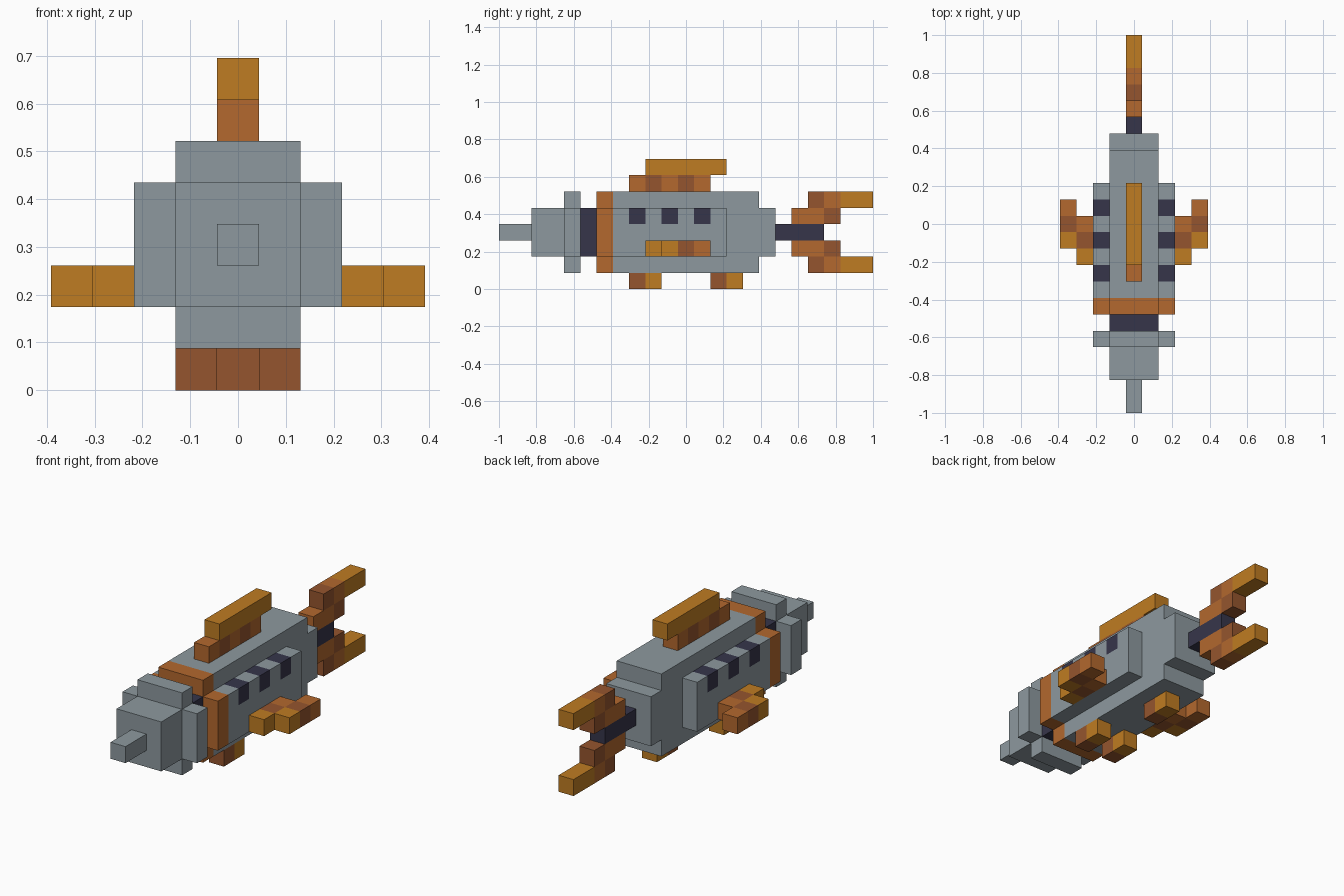
import bpy, bmesh

cube = bpy.data.objects.get("Cube")
if cube:
    bpy.data.objects.remove(cube, do_unlink=True)

U = 2 / 23          # one block
MID = 11.5          # blocks from the nose tip to the centre


def linear(hex_code):
    out = []
    for i in (0, 2, 4):
        c = int(hex_code[i:i + 2], 16) / 255
        out.append(c / 12.92 if c < 0.04045 else ((c + 0.055) / 1.055) ** 2.4)
    return (*out, 1.0)


def material(name, hex_code):
    m = bpy.data.materials.new(name)
    m.use_nodes = True
    m.diffuse_color = linear(hex_code)
    bsdf = next(n for n in m.node_tree.nodes if n.type == 'BSDF_PRINCIPLED')
    bsdf.inputs["Base Color"].default_value = m.diffuse_color
    return m


COLOURS = {
    "g": material("steel grey", "8D999F"),
    "d": material("dark slate", "36354A"),
    "o": material("orange", "B3682E"),
    "b": material("rust brown", "95552E"),
    "a": material("amber", "BF7C22"),
}


def bar(name, x, z, y, bands):
    """Square bar along y; each letter of bands colours one block of length."""
    keys = sorted(set(bands))
    mesh = bpy.data.meshes.new(name)
    for k in keys:
        mesh.materials.append(COLOURS[k])
    bm = bmesh.new()

    def ring(step):
        corners = ((x[0], z[0]), (x[1], z[0]), (x[1], z[1]), (x[0], z[1]))
        return [bm.verts.new((cx * U, (y + step - MID) * U, cz * U)) for cx, cz in corners]

    last = ring(0)
    bm.faces.new(last).material_index = keys.index(bands[0])
    for i, k in enumerate(bands):
        if i + 1 < len(bands) and bands[i + 1] == k:
            continue
        new = ring(i + 1)
        for j in range(4):
            n = (j + 1) % 4
            bm.faces.new((last[j], last[n], new[n], new[j])).material_index = keys.index(k)
        last = new
    bm.faces.new(last).material_index = keys.index(bands[-1])
    bmesh.ops.recalc_face_normals(bm, faces=bm.faces)
    bm.to_mesh(mesh)
    bm.free()
    ob = bpy.data.objects.new(name, mesh)
    bpy.context.collection.objects.link(ob)


def pair(name, x, z, y, bands):
    """The same bar on the left (+x) and the right (-x)."""
    bar("left_" + name, x, z, y, bands)
    bar("right_" + name, (-x[1], -x[0]), z, y, bands)


SLIM, WIDE = (-.5, .5), (-1.5, 1.5)

# Nose, collar and neck
bar("nose_tip", SLIM, (3, 4), 0, "gg")
bar("nose_and_neck", WIDE, (2, 5), 2, "gggd")
bar("collar", WIDE, (1, 6), 4, "g")
pair("collar_side", (1.5, 2.5), (2, 5), 4, "g")

# Hull with an orange front band, window row and stepped rear
bar("hull", WIDE, (1, 6), 6, "o" + "g" * 9)
pair("hull_side", (1.5, 2.5), (2, 4), 6, "o" + "g" * 7)
pair("window_row", (1.5, 2.5), (4, 5), 6, "ogdgdgdg")
bar("hull_rear", WIDE, (2, 5), 16, "g")

# Top fin
bar("top_fin_base", SLIM, (6, 7), 8, "obobo")
bar("top_fin_ridge", SLIM, (7, 8), 9, "aaaaa")

# Side fins
pair("fin_inner", (2.5, 3.5), (2, 3), 9, "abo")
pair("fin_outer", (3.5, 4.5), (2, 3), 10, "abo")

# Feet: a front pair and one in the middle behind
pair("front_foot", (.5, 1.5), (0, 1), 8, "ba")
bar("rear_foot", SLIM, (0, 1), 13, "ba")

# Tail rod and forked tail fin
bar("tail_rod", SLIM, (3, 4), 17, "ddd")
for side, inner, outer in (("upper", 4, 5), ("lower", 2, 1)):
    bar(side + "_tail_root", SLIM, (inner, inner + 1), 18, "oob")
    bar(side + "_tail_tip", SLIM, (outer, outer + 1), 19, "boaa")
